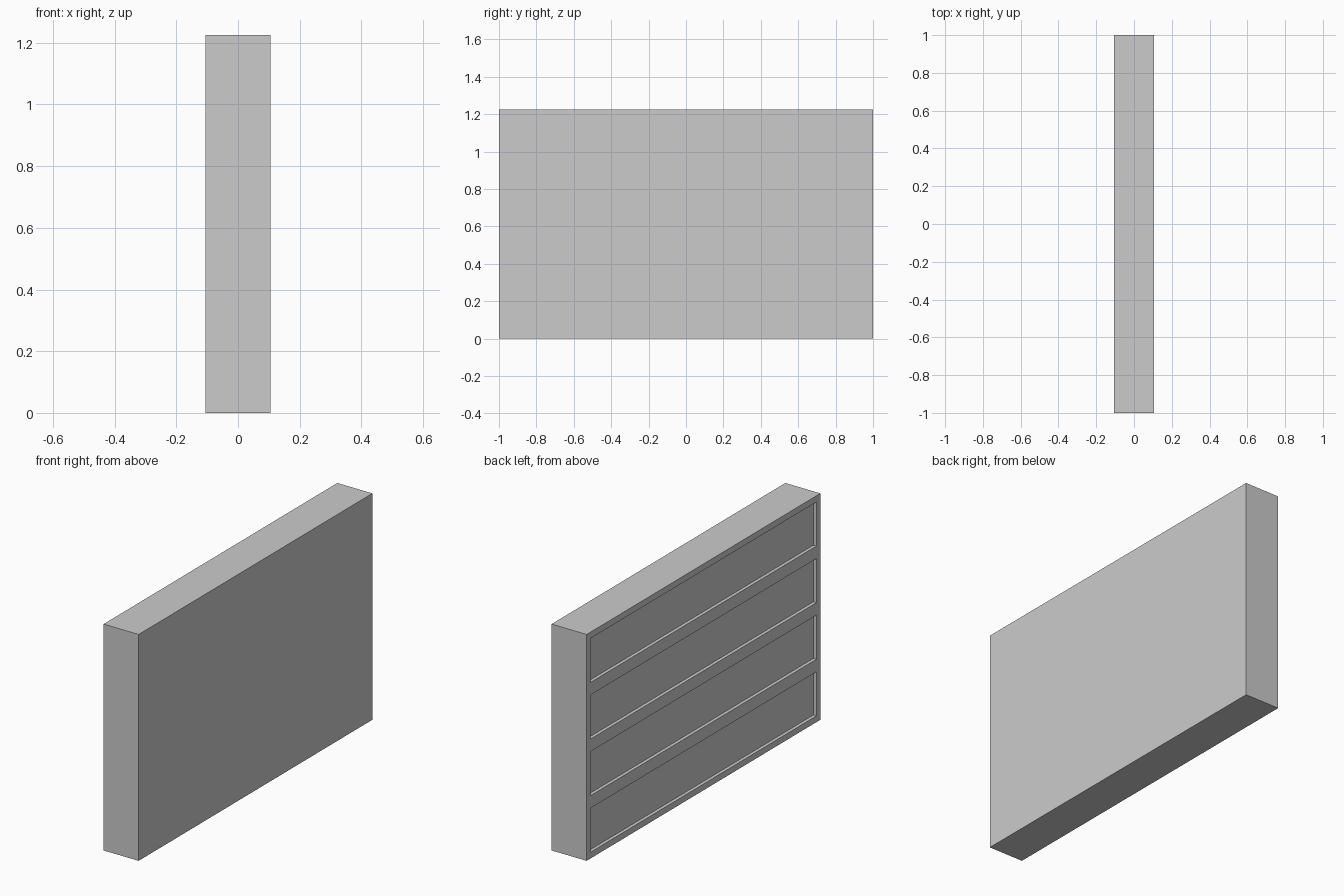
import bpy, bmesh
from mathutils import Vector, Matrix

if "Cube" in bpy.data.objects:
    bpy.data.objects.remove(bpy.data.objects["Cube"])

THICK, WIDTH, HEIGHT = 0.21, 2.0, 1.226
ROWS, MARGIN, DEPTH = 4, 0.034, 0.018

bm = bmesh.new()

# Solid slab standing on the ground
bmesh.ops.create_cube(
    bm, size=1.0,
    matrix=Matrix.Translation((0, 0, HEIGHT / 2)) @ Matrix.Diagonal((THICK, WIDTH, HEIGHT, 1)))

# Split into equal horizontal rows
for i in range(1, ROWS):
    bmesh.ops.bisect_plane(
        bm, geom=bm.verts[:] + bm.edges[:] + bm.faces[:],
        plane_co=Vector((0, 0, HEIGHT * i / ROWS)), plane_no=Vector((0, 0, 1)))

# Recessed rectangular panel in each row of the left (-x) face
bm.normal_update()
panels = [f for f in bm.faces if f.normal.x < -0.9]
bmesh.ops.inset_individual(bm, faces=panels, thickness=MARGIN, use_even_offset=True)
bmesh.ops.inset_individual(bm, faces=panels, thickness=0.0, depth=-DEPTH)
bm.normal_update()

mesh = bpy.data.meshes.new("panelled_slab")
bm.to_mesh(mesh)
bm.free()
bpy.context.collection.objects.link(bpy.data.objects.new("panelled_slab", mesh))
